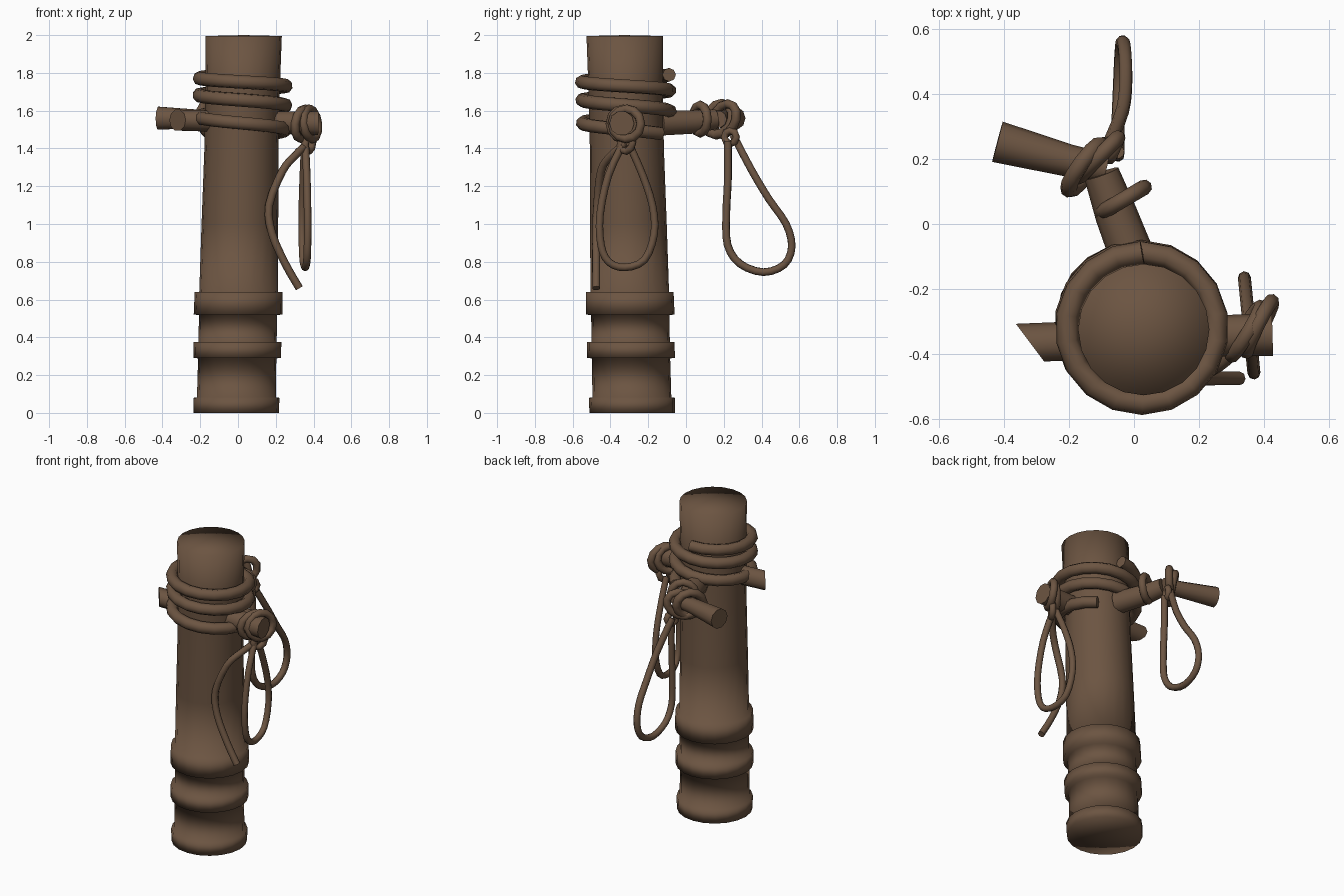
import bpy, bmesh, math
from mathutils import Vector

if "Cube" in bpy.data.objects:
    bpy.data.objects.remove(bpy.data.objects["Cube"])

wood = bpy.data.materials.new("brown_wood")
wood.diffuse_color = (0.15, 0.09, 0.054, 1)
wood.use_nodes = True
wood.node_tree.nodes["Principled BSDF"].inputs["Base Color"].default_value = wood.diffuse_color


def axis(z):
    """Centre of the slightly leaning post at height z."""
    t = z / 2
    return Vector((-0.01 + 0.04 * t, -0.285 - 0.04 * t, z))


def finish(obj):
    obj.data.materials.clear()
    obj.data.materials.append(wood)
    for p in obj.data.polygons:
        p.use_smooth = True
    return obj


def smooth_path(pts, n=4, closed=False):
    """Catmull-Rom resampling of a short point list."""
    pts = [Vector(p) for p in pts]
    m = len(pts)
    get = (lambda i: pts[i % m]) if closed else (lambda i: pts[max(0, min(m - 1, i))])
    out = []
    for i in range(m if closed else m - 1):
        a, b, c, d = get(i - 1), get(i), get(i + 1), get(i + 2)
        for k in range(n):
            t = k / n
            out.append(0.5 * (2 * b + (c - a) * t + (2 * a - 5 * b + 4 * c - d) * t * t
                              + (3 * b - a - 3 * c + d) * t ** 3))
    if not closed:
        out.append(pts[-1])
    return out


def tube(name, pts, radii, closed=False, res=2):
    """Round tube along a path, converted to a mesh."""
    cu = bpy.data.curves.new(name, 'CURVE')
    cu.dimensions = '3D'
    cu.bevel_depth = 1.0
    cu.bevel_resolution = res
    cu.use_fill_caps = True
    sp = cu.splines.new('POLY')
    sp.points.add(len(pts) - 1)
    for i, p in enumerate(pts):
        sp.points[i].co = (*p, 1)
        sp.points[i].radius = radii[i] if isinstance(radii, (list, tuple)) else radii
    sp.use_cyclic_u = closed
    obj = bpy.data.objects.new(name, cu)
    bpy.context.collection.objects.link(obj)
    bpy.ops.object.select_all(action='DESELECT')
    obj.select_set(True)
    bpy.context.view_layer.objects.active = obj
    bpy.ops.object.convert(target='MESH')
    return finish(bpy.context.object)


def ring(name, centre, u, v, ru, rv, r, n=12):
    """Closed rope ring spanned by directions u and v."""
    c, u, v = Vector(centre), Vector(u).normalized(), Vector(v).normalized()
    pts = [c + u * ru * math.cos(2 * math.pi * i / n) + v * rv * math.sin(2 * math.pi * i / n)
           for i in range(n)]
    return tube(name, pts, r, True)


# Post with three stepped bands at the foot
profile = [(0.0, 0.226), (0.08, 0.228), (0.081, 0.209), (0.289, 0.207), (0.29, 0.232),
           (0.375, 0.232), (0.376, 0.207), (0.519, 0.207), (0.52, 0.235), (0.64, 0.232),
           (0.641, 0.208), (1.0, 0.203), (1.4, 0.196), (1.7, 0.197), (1.995, 0.202)]
SIDES = 20
bm = bmesh.new()
loops = []
for z, r in profile:
    c = axis(z)
    loops.append([bm.verts.new((c.x + r * math.cos(2 * math.pi * i / SIDES),
                                c.y + r * math.sin(2 * math.pi * i / SIDES), z))
                  for i in range(SIDES)])
for lo, hi in zip(loops, loops[1:]):
    for i in range(SIDES):
        j = (i + 1) % SIDES
        bm.faces.new((lo[i], lo[j], hi[j], hi[i]))
foot, cap = bm.verts.new(axis(0)), bm.verts.new(axis(2.0))
for i in range(SIDES):
    j = (i + 1) % SIDES
    bm.faces.new((loops[0][j], loops[0][i], foot))
    bm.faces.new((loops[-1][i], loops[-1][j], cap))
me = bpy.data.meshes.new("post")
bm.to_mesh(me)
bm.free()
post = bpy.data.objects.new("post", me)
bpy.context.collection.objects.link(post)
finish(post)

# Rope wound three times round the post
pts = []
for i in range(0, 53):
    t = i / 18
    a = math.pi / 2 + 2 * math.pi * t
    z = 1.79 - 0.07 * t - 0.013 * t * t
    c = axis(z)
    pts.append((c.x + 0.232 * math.cos(a), c.y + 0.232 * math.sin(a), z))
tube("rope_wrap", pts, 0.036)

# Peg through the post, cut at a slant on the left
peg = tube("cross_peg", [(-0.32, -0.365, 1.55), (0.05, -0.35, 1.54), (0.425, -0.34, 1.533)],
           [0.058, 0.06, 0.066], res=3)
for v in peg.data.vertices:
    if v.co.x < -0.25:
        v.co.x = -0.32 - 0.75 * (v.co.y + 0.365)

# Bent branch at the back
tube("back_branch", [(0.01, -0.14, 1.535), (-0.055, 0.03, 1.54), (-0.10, 0.155, 1.555)],
     [0.07, 0.065, 0.055], res=3)
tube("branch_tip", [(-0.085, 0.17, 1.555), (-0.2, 0.195, 1.557), (-0.42, 0.253, 1.56)],
     [0.046, 0.05, 0.064], res=3)

# Rope rings tied on the peg and branch
up = (0, 0, 1)
ring("peg_ring_inner", (0.345, -0.33, 1.53), (0.5, 0.85, 0), (0.12, 0, 1), 0.085, 0.08, 0.024)
ring("peg_ring_outer", (0.385, -0.315, 1.53), (0.45, 0.9, 0), (-0.1, 0, 1), 0.085, 0.08, 0.024)
ring("peg_knot", (0.375, -0.315, 1.425), (0.5, 0.8, 0.2), up, 0.04, 0.04, 0.02, 8)
ring("branch_ring", (-0.033, 0.075, 1.555), (0.85, 0.5, 0), up, 0.075, 0.075, 0.024)
ring("joint_ring", (-0.15, 0.175, 1.555), (0.6, 0.8, 0), (-0.1, 0.2, 1), 0.085, 0.085, 0.026)
ring("joint_ring_outer", (-0.11, 0.205, 1.555), (0.7, 0.7, 0), (0.2, 0.2, 1), 0.085, 0.085, 0.024)
ring("joint_knot", (-0.06, 0.235, 1.46), (0.4, 0.9, 0), up, 0.035, 0.035, 0.02, 8)

# Hanging rope loops: (y, z) outlines with x varying along them
side_loop = [(-0.33, 1.43), (-0.41, 1.26), (-0.455, 1.05), (-0.45, 0.89), (-0.41, 0.80),
             (-0.325, 0.77), (-0.22, 0.81), (-0.168, 0.95), (-0.178, 1.10), (-0.23, 1.26),
             (-0.30, 1.42)]
tube("side_loop", smooth_path([(0.355 - 0.1 * (y + 0.32), y, z) for y, z in side_loop], 3),
     0.02)
back_loop = [(0.25, 1.47), (0.35, 1.28), (0.44, 1.13), (0.53, 1.0), (0.56, 0.88),
             (0.52, 0.785), (0.41, 0.745), (0.285, 0.79), (0.22, 0.89), (0.213, 1.05),
             (0.222, 1.24), (0.222, 1.44)]
xs = [-0.075, -0.035, -0.025, -0.028, -0.035, -0.04, -0.045, -0.05, -0.05, -0.05, -0.05, -0.05]
tube("back_loop", smooth_path([(x, y, z) for x, (y, z) in zip(xs, back_loop)], 3), 0.021)

# Loose rope tail
tube("rope_tail", smooth_path([(0.36, -0.33, 1.42), (0.30, -0.40, 1.36), (0.235, -0.45, 1.28),
                               (0.165, -0.47, 1.10), (0.18, -0.475, 0.95), (0.25, -0.475, 0.79),
                               (0.325, -0.475, 0.66)], 3), 0.021)
